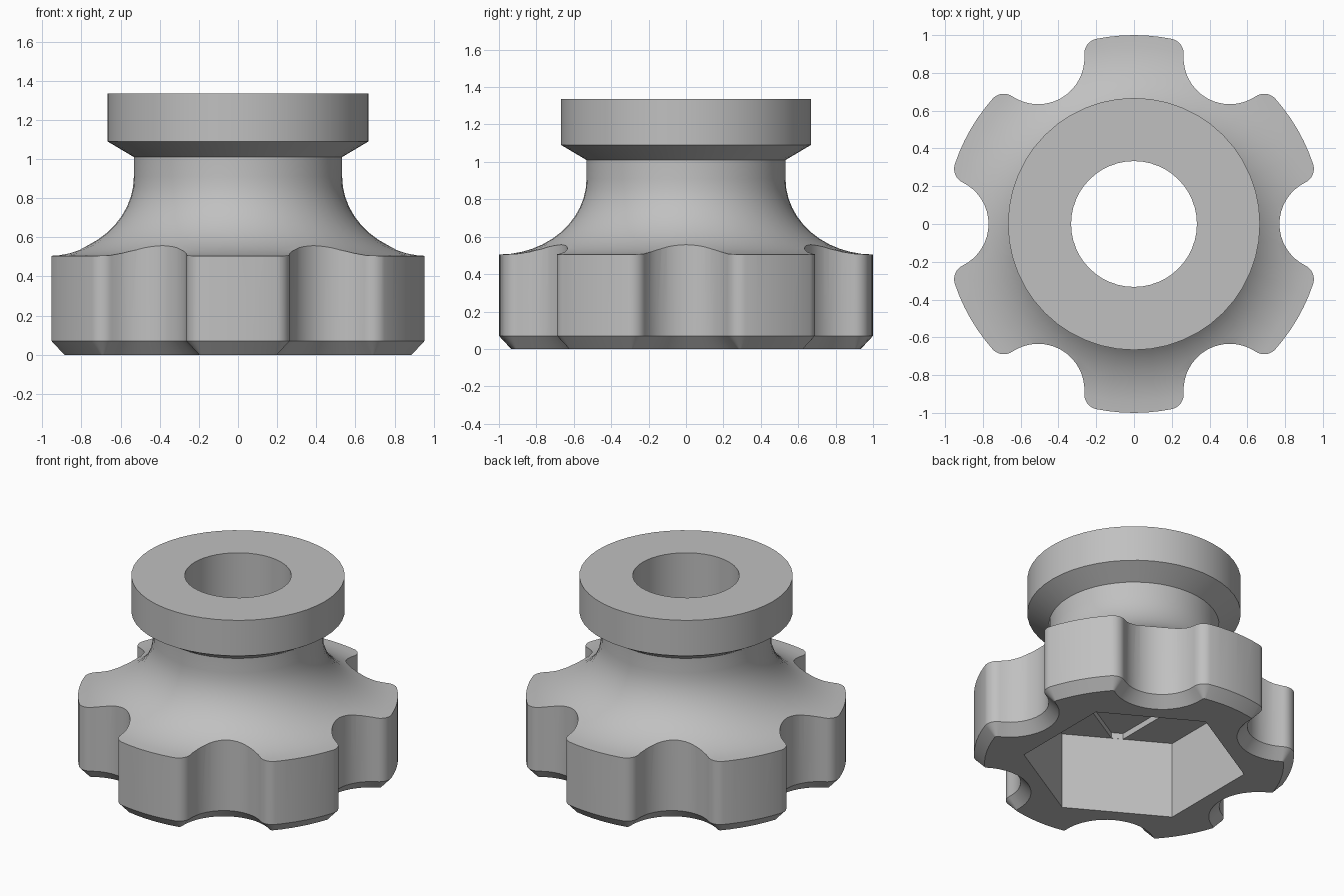
import bpy, bmesh
from math import sin, cos, pi, radians, atan2, sqrt

old = bpy.data.objects.get("Cube")
if old:
    bpy.data.objects.remove(old, do_unlink=True)

grey = bpy.data.materials.new("plain grey")
grey.use_nodes = True
tone = (0.53, 0.53, 0.53, 1)
grey.diffuse_color = tone
grey.node_tree.nodes["Principled BSDF"].inputs["Base Color"].default_value = tone


def loft(name, rings):
    """Closed solid through equal-length rings of 3D points."""
    bm = bmesh.new()
    loops = [[bm.verts.new(p) for p in ring] for ring in rings]
    n = len(loops[0])
    for a, b in zip(loops, loops[1:]):
        for i in range(n):
            j = (i + 1) % n
            bm.faces.new((a[i], a[j], b[j], b[i]))
    bm.faces.new(loops[0][::-1])
    bm.faces.new(loops[-1])
    bmesh.ops.recalc_face_normals(bm, faces=bm.faces)
    mesh = bpy.data.meshes.new(name)
    bm.to_mesh(mesh)
    bm.free()
    mesh.materials.append(grey)
    obj = bpy.data.objects.new(name, mesh)
    bpy.context.collection.objects.link(obj)
    return obj


def level(points, z):
    return [(x, y, z) for x, y in points]


def circle(r, n, start=0.0):
    return [(r * cos(start + 2 * pi * i / n), r * sin(start + 2 * pi * i / n)) for i in range(n)]


def prism(name, points, z0, z1):
    return loft(name, [level(points, z0), level(points, z1)])


def arc(cx, cy, r, a0, a1, n):
    return [(cx + r * cos(a0 + (a1 - a0) * i / n), cy + r * sin(a0 + (a1 - a0) * i / n))
            for i in range(n + 1)]


def rotated(points, a):
    return [(x * cos(a) - y * sin(a), x * sin(a) + y * cos(a)) for x, y in points]


def grip_outline(inset):
    """Six lobes with round scallops and filleted corners, offset inward."""
    centre, scallop, fillet = 1.015, 0.245, 0.08
    reach = 1 - fillet
    fx = (reach**2 + centre**2 - (scallop + fillet)**2) / (2 * centre)
    fy = sqrt(reach**2 - fx**2)
    lobe = atan2(fy, fx)
    side = atan2(fy, fx - centre)
    points = []
    for k in range(6):
        # scallop, corner, lobe face, next corner
        part = arc(centre, 0, scallop + inset, 2 * pi - side, side, 16)
        part += arc(fx, fy, fillet - inset, side - pi, lobe, 8)[1:]
        part += arc(0, 0, 1 - inset, lobe, pi / 3 - lobe, 6)[1:]
        mx, my = rotated([(fx, -fy)], pi / 3)[0]
        part += arc(mx, my, fillet - inset, pi / 3 - lobe, pi / 3 + pi - side, 8)[1:-1]
        points += rotated(part, k * pi / 3)
    return points


def boolean(target, tool, operation):
    mod = target.modifiers.new(operation.lower(), "BOOLEAN")
    mod.operation = operation
    mod.solver = "EXACT"
    mod.object = tool
    bpy.context.view_layer.objects.active = target
    bpy.ops.object.modifier_apply(modifier=mod.name)
    bpy.data.objects.remove(tool, do_unlink=True)


# Scalloped column with a chamfered foot
knob = loft("lobed_knob", [level(grip_outline(0.065), 0),
                           level(grip_outline(0), 0.07),
                           level(grip_outline(0), 1.5)])

# Turned shape: grip top, flared neck and collar
profile = [(1.1, -0.1), (1.1, 0.505)]
profile += [(1 - 0.468 * sin(t * pi / 24), 0.91 - 0.405 * cos(t * pi / 24)) for t in range(13)]
profile += [(0.532, 1.01), (0.667, 1.09), (0.667, 1.335)]
turned = loft("turned_shape", [level(circle(r, 48), z) for r, z in profile])
boolean(knob, turned, "INTERSECT")

# Through bore, hexagonal nut pocket and shallow triangular relief above it
boolean(knob, prism("bore", circle(0.333, 48), -0.2, 1.6), "DIFFERENCE")
boolean(knob, prism("nut_pocket", circle(0.698, 6, pi / 6), -0.1, 0.53), "DIFFERENCE")
relief = []
for k in range(3):
    relief += rotated([(0.603, -0.037), (0.603, 0.037)], k * 2 * pi / 3)
boolean(knob, prism("relief", relief, 0.45, 0.57), "DIFFERENCE")

bpy.ops.object.select_all(action="DESELECT")
knob.select_set(True)
bpy.context.view_layer.objects.active = knob
bpy.ops.object.shade_smooth_by_angle(angle=radians(30))
